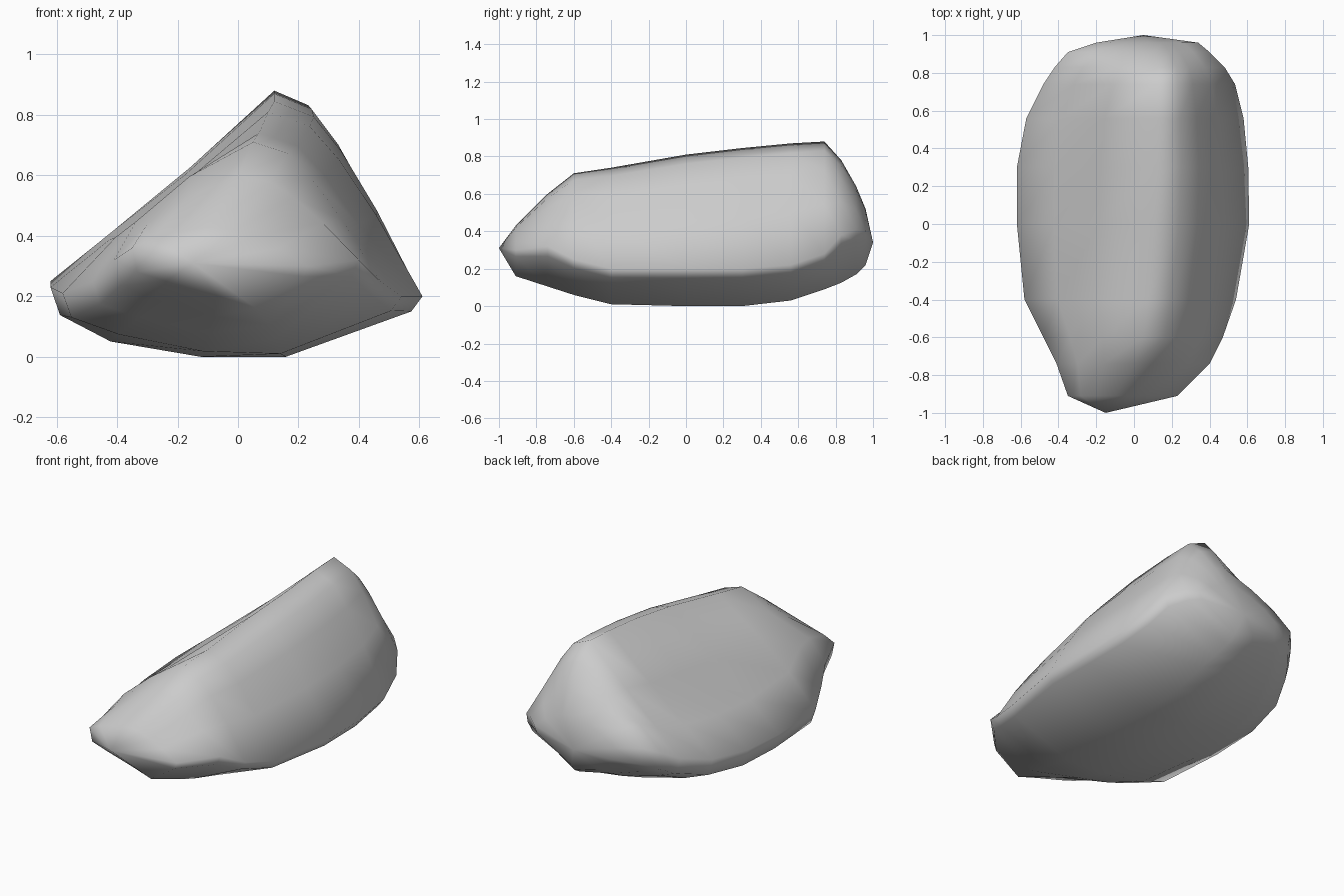
import bpy
import bmesh

default_cube = bpy.data.objects.get("Cube")
if default_cube:
    bpy.data.objects.remove(default_cube, do_unlink=True)

# Stone material
stone = bpy.data.materials.new("stone_grey")
stone.use_nodes = True
colour = (0.6, 0.6, 0.6, 1)
stone.diffuse_color = colour
shader = next(n for n in stone.node_tree.nodes if n.type == "BSDF_PRINCIPLED")
shader.inputs["Base Color"].default_value = colour
shader.inputs["Roughness"].default_value = 0.9

# Stations: y, left edge x z, ridge x z, right edge x z, underside z
STATIONS = [
    (-.91, -.35, .36, -.1, .43, .23, .3, .16),
    (-.74, -.41, .32, 0, .6, .4, .32, .105),
    (-.6, -.48, .25, .05, .71, .47, .25, .06),
    (-.4, -.58, .21, .07, .74, .54, .2, .01),
    (0, -.62, .23, .1, .81, .61, .2, 0),
    (.3, -.62, .25, .12, .845, .605, .2, 0),
    (.56, -.57, .28, .12, .87, .58, .22, .03),
    (.74, -.48, .33, .12, .88, .535, .28, .09),
    (.83, -.42, .38, .13, .78, .48, .38, .125),
    (.91, -.35, .42, .11, .64, .4, .41, .17),
    (.96, -.2, .4, .08, .52, .34, .4, .22),
]
# Fractions across and down from the ridge to each edge
LEFT_SLOPE = [(.73, .73), (.4, .41)]
RIGHT_SLOPE = [(.27, .08), (.46, .26), (.7, .56)]


def mix(a, b, t):
    return a + (b - a) * t


def section(y, left_x, left_z, ridge_x, ridge_z, right_x, right_z, base_z):
    """Cross-section running left edge, ridge, right edge, underside."""
    start = .74 if y > 0 else .3
    bulge = .16 * min(1, max(0, abs(y) - start) / .2)
    points = [(left_x, left_z)]
    for across, down in LEFT_SLOPE:
        points.append((mix(ridge_x, left_x, across),
                       mix(ridge_z, left_z, down - bulge)))
    points.append((ridge_x, ridge_z))
    for across, down in RIGHT_SLOPE:
        points.append((mix(ridge_x, right_x, across),
                       mix(ridge_z, right_z, down)))
    points.append((right_x, right_z))
    # Rounded lower rim and shallow keel, lifting on the left at both ends
    points.append((right_x * .94, mix(right_z, base_z, .25)))
    points.append((right_x * .26, base_z))
    points.append((left_x * .2, mix(base_z, left_z, .25 * y * y)))
    points.append((left_x * .68, mix(base_z, left_z, .22 + .25 * abs(y))))
    points.append((left_x * .95, mix(base_z, left_z, .6)))
    return [(x, y, z) for x, z in points]


def close_end(bm, ring, tip):
    point = bm.verts.new(tip)
    for a, b in zip(ring, ring[1:] + ring[:1]):
        bm.faces.new((a, b, point))


# Boulder body lofted through the sections, with a blunt point at each end
bm = bmesh.new()
rings = [[bm.verts.new(p) for p in section(*s)] for s in STATIONS]
for near, far in zip(rings, rings[1:]):
    count = len(near)
    for i in range(count):
        j = (i + 1) % count
        bm.faces.new((near[i], near[j], far[j], far[i]))
close_end(bm, rings[0], (-.15, -1, .31))
close_end(bm, rings[-1], (.05, 1, .34))
bmesh.ops.recalc_face_normals(bm, faces=bm.faces[:])

mesh = bpy.data.meshes.new("boulder")
bm.to_mesh(mesh)
bm.free()
mesh.materials.append(stone)
mesh.shade_smooth()
boulder = bpy.data.objects.new("boulder", mesh)
bpy.context.collection.objects.link(boulder)
